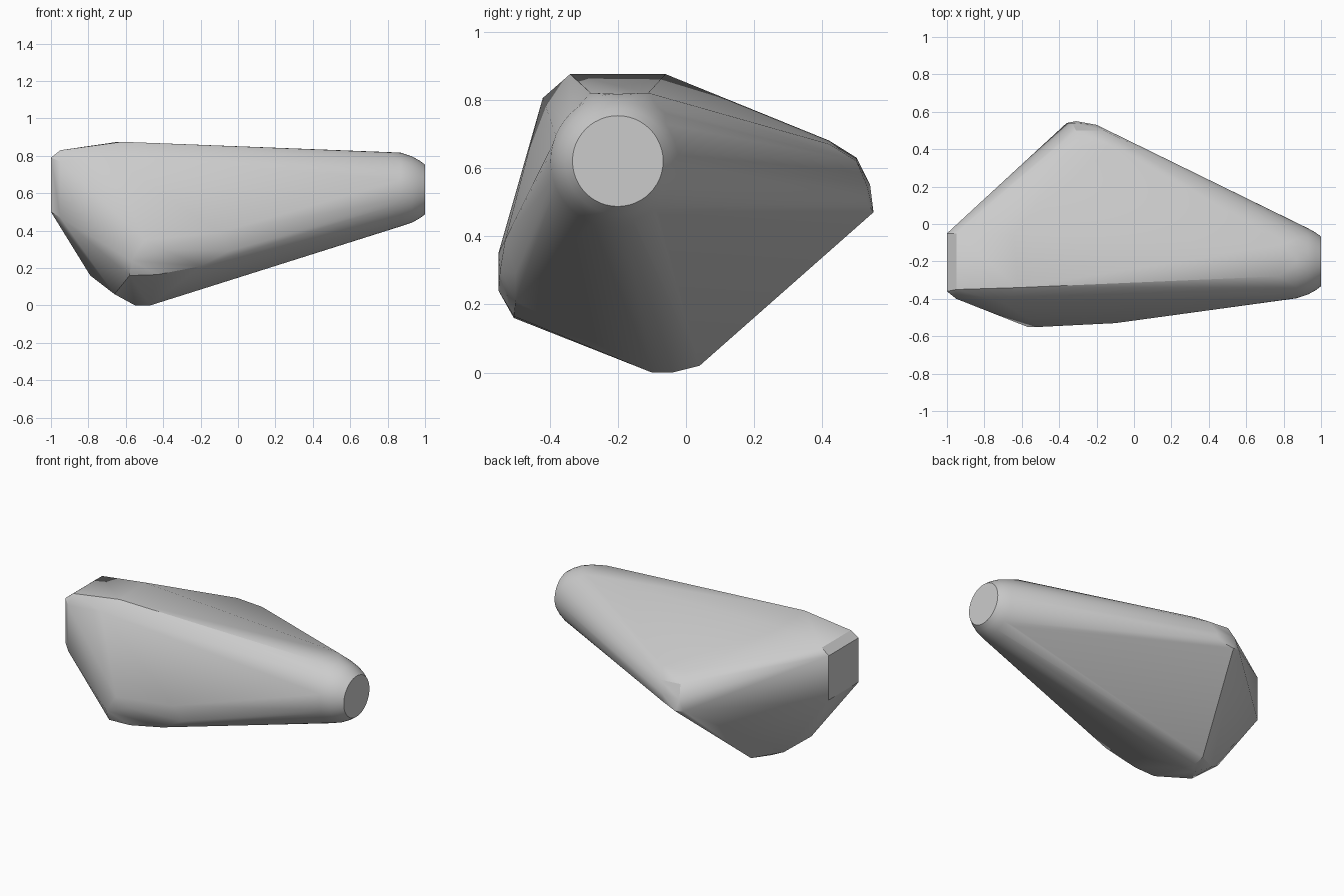
import bpy
import bmesh
import math
from mathutils import Vector

default_cube = bpy.data.objects.get("Cube")
if default_cube:
    bpy.data.objects.remove(default_cube, do_unlink=True)


def make_material(name, colour):
    material = bpy.data.materials.new(name)
    material.use_nodes = True
    material.diffuse_color = colour
    material.node_tree.nodes["Principled BSDF"].inputs["Base Color"].default_value = colour
    return material


def ring(x, radius, centre_y=-0.2, centre_z=0.62, sides=48):
    """Points of a circle that faces along x."""
    points = []
    for step in range(sides):
        angle = math.tau * step / sides
        points.append((x, centre_y + radius * math.cos(angle), centre_z + radius * math.sin(angle)))
    return points


def hull_object(name, points, material):
    """Stretch a convex skin over the control points."""
    mesh = bpy.data.meshes.new(name)
    bm = bmesh.new()
    for point in points:
        bm.verts.new(Vector(point))
    result = bmesh.ops.convex_hull(bm, input=bm.verts)
    loose = [v for v in bm.verts if not v.link_faces]
    bmesh.ops.delete(bm, geom=loose, context="VERTS")
    bmesh.ops.dissolve_limit(bm, angle_limit=math.radians(1), verts=bm.verts, edges=bm.edges)
    bmesh.ops.recalc_face_normals(bm, faces=bm.faces)
    bm.to_mesh(mesh)
    bm.free()
    mesh.materials.append(material)
    obj = bpy.data.objects.new(name, mesh)
    bpy.context.collection.objects.link(obj)
    bpy.ops.object.select_all(action="DESELECT")
    obj.select_set(True)
    bpy.context.view_layer.objects.active = obj
    bpy.ops.object.shade_smooth_by_angle(angle=math.radians(30))
    return obj


# Round nose that narrows to a flat disc
nose = ring(1, 0.133) + ring(0.97, 0.155) + ring(0.93, 0.177) + ring(0.87, 0.197)

# Flat crown with its chamfered front edge
crown = [(-0.64, -0.06, 0.875), (-0.62, -0.34, 0.875), (-0.45, -0.07, 0.87),
         (-0.7, -0.42, 0.805), (0.77, -0.28, 0.82), (0.8, -0.11, 0.82)]

# Blunt end opposite the nose
blunt_end = [(-0.95, y, 0.83) for y in (-0.05, -0.35)]
blunt_end += [(-1, y, z) for y in (-0.05, -0.36) for z in (0.5, 0.79)]
blunt_end += [(-0.95, -0.4, 0.77), (-0.95, -0.4, 0.47)]

# Rounded corner at the back
back_corner = [(-0.31, 0.55, 0.47), (-0.36, 0.54, 0.48), (-0.33, 0.54, 0.55),
               (-0.2, 0.53, 0.5), (-0.2, 0.53, 0.55), (-0.31, 0.5, 0.63),
               (-0.16, 0.5, 0.62), (-0.3, 0.42, 0.68), (-0.12, 0.42, 0.67)]

# Bulging lower front
front_bulge = [(-0.57, -0.55, 0.24), (-0.5, -0.55, 0.35), (-0.4, -0.545, 0.3),
               (-0.1, -0.53, 0.39), (-0.58, -0.505, 0.16), (-0.43, -0.505, 0.165),
               (-0.2, -0.5, 0.21), (-0.05, -0.5, 0.29)]

# Keel along the underside
keel = [(-0.55, -0.1, 0), (-0.47, -0.1, 0), (-0.5, -0.04, 0), (-0.5, 0.04, 0.02),
        (-0.66, -0.25, 0.06), (-0.66, -0.07, 0.06), (-0.79, -0.17, 0.16)]

grey = make_material("plain grey", (0.6, 0.6, 0.6, 1))
hull_object("rounded_stone_body", nose + crown + blunt_end + back_corner + front_bulge + keel, grey)
